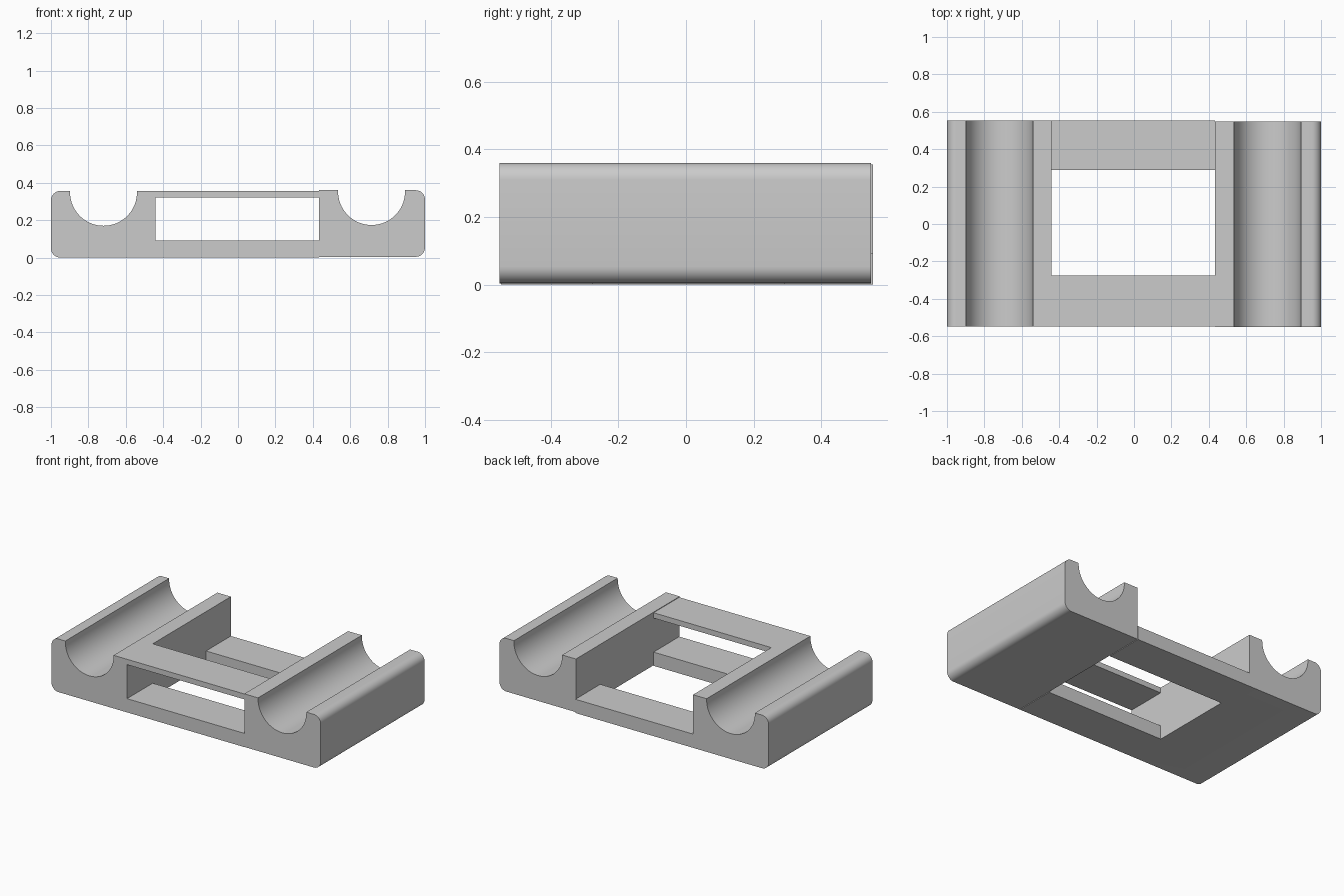
import bpy
import bmesh
from math import cos, sin, pi, radians

cube = bpy.data.objects.get("Cube")
if cube:
    bpy.data.objects.remove(cube)

HEIGHT, DEPTH = 0.356, 1.1
CHANNEL_R, CORNER_R = 0.179, 0.05

grey = bpy.data.materials.new("plain grey")
grey.use_nodes = True
grey.diffuse_color = (0.6, 0.6, 0.6, 1)
grey.node_tree.nodes["Principled BSDF"].inputs["Base Color"].default_value = grey.diffuse_color


def arc(cx, cz, r, start, end, steps):
    angles = [radians(start + (end - start) * i / steps) for i in range(steps + 1)]
    return [(cx + r * cos(a), cz + r * sin(a)) for a in angles]


def extrude_profile(name, points, y0, y1):
    """Extrude an x-z outline along y."""
    bm = bmesh.new()
    face = bm.faces.new([bm.verts.new((x, y0, z)) for x, z in points])
    ext = bmesh.ops.extrude_face_region(bm, geom=[face])
    moved = [v for v in ext["geom"] if isinstance(v, bmesh.types.BMVert)]
    bmesh.ops.translate(bm, verts=moved, vec=(0, y1 - y0, 0))
    bmesh.ops.recalc_face_normals(bm, faces=bm.faces)
    mesh = bpy.data.meshes.new(name)
    bm.to_mesh(mesh)
    bm.free()
    mesh.materials.append(grey)
    obj = bpy.data.objects.new(name, mesh)
    bpy.context.collection.objects.link(obj)
    return obj


def cradle_profile(side, inner, channel_x, base):
    """Outline from the inner end to the rounded outer end, with a round channel on top."""
    top = base + HEIGHT
    edge = 1 - CORNER_R
    pts = [(inner, base)]
    pts += arc(edge, base + CORNER_R, CORNER_R, -90, 0, 8)
    pts += arc(edge, top - CORNER_R, CORNER_R, 0, 90, 8)
    pts += [(channel_x + CHANNEL_R, top)]
    pts += arc(channel_x, top - 0.007, CHANNEL_R, 0, -180, 40)
    pts += [(channel_x - CHANNEL_R, top), (inner, top)]
    return [(side * x, z) for x, z in pts]


def box(name, x0, x1, y0, y1, z0, z1):
    return extrude_profile(name, [(x0, z0), (x1, z0), (x1, z1), (x0, z1)], y0, y1)


# Main body: one cradle with the crossbars, and the second cradle butted to its end
body = extrude_profile("right_cradle_and_frame",
                       cradle_profile(-1, -0.433, 0.719, 0), -0.547, 0.553)
end = extrude_profile("left_cradle",
                      cradle_profile(1, 0.433, 0.714, 0.004), -0.552, 0.548)

# Openings: front-to-back slot, vertical well, and the open top at the back
cutters = [
    box("slot_cutter", -0.44, 0.5, -1, 1, 0.092, 0.32),
    box("well_cutter", -0.44, 0.5, -0.275, 0.29, -1, 1),
    box("back_cutter", -0.44, 0.5, 0.2, 1, 0.092, 1),
]
bpy.context.view_layer.objects.active = body
for cutter in cutters:
    cutter.hide_render = True
    mod = body.modifiers.new(cutter.name, "BOOLEAN")
    mod.operation = "DIFFERENCE"
    mod.solver = "EXACT"
    mod.object = cutter
    bpy.ops.object.modifier_apply(modifier=mod.name)
for cutter in cutters:
    bpy.data.objects.remove(cutter)

# Smooth the round channels and corners, keep hard edges
for obj in (body, end):
    bpy.ops.object.select_all(action="DESELECT")
    obj.select_set(True)
    bpy.context.view_layer.objects.active = obj
    bpy.ops.object.shade_smooth_by_angle(angle=radians(30))
